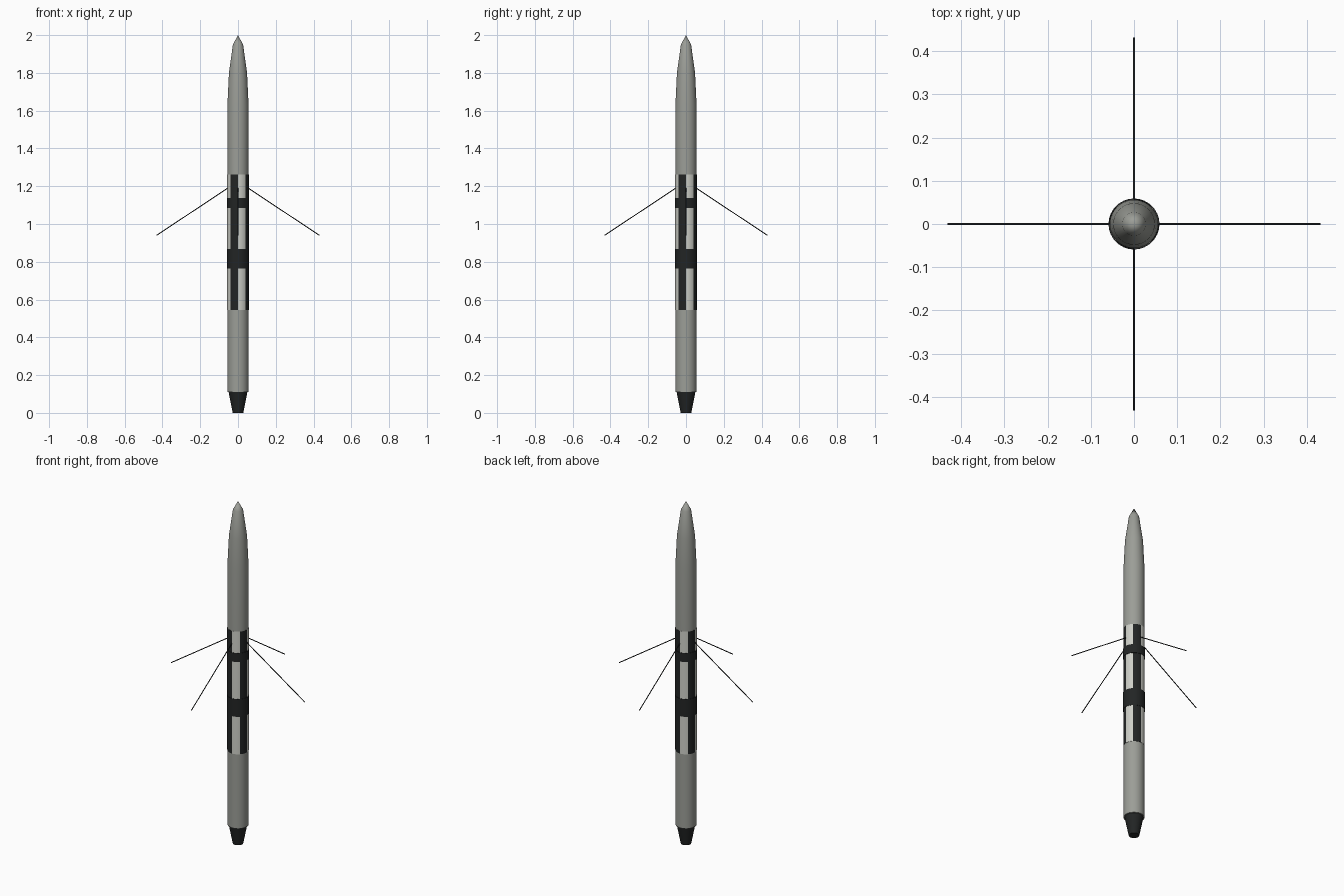
import bpy, bmesh, math
from mathutils import Vector

if "Cube" in bpy.data.objects:
    bpy.data.objects.remove(bpy.data.objects["Cube"], do_unlink=True)

SIDES = 32
R = 0.056


def material(name, r, g, b):
    m = bpy.data.materials.new(name)
    m.use_nodes = True
    m.diffuse_color = (r, g, b, 1)
    m.node_tree.nodes["Principled BSDF"].inputs["Base Color"].default_value = (r, g, b, 1)
    return m


GREY = material("hull grey", 0.33, 0.34, 0.31)
LIGHT = material("panel pale grey", 0.62, 0.63, 0.58)
DARK = material("panel black", 0.016, 0.018, 0.018)


def lathe(name, profile, mats, rule=None):
    """Spin a (radius, height) profile about z; rule picks a material from a face centre."""
    bm = bmesh.new()
    pts = [bm.verts.new((r, 0, z)) for r, z in profile]
    edges = [bm.edges.new(pair) for pair in zip(pts, pts[1:])]
    bmesh.ops.spin(bm, geom=pts + edges, cent=(0, 0, 0), axis=(0, 0, 1),
                   angle=math.tau, steps=SIDES)
    bmesh.ops.remove_doubles(bm, verts=bm.verts, dist=1e-5)
    bmesh.ops.recalc_face_normals(bm, faces=bm.faces)
    if rule:
        for f in bm.faces:
            f.material_index = rule(f.calc_center_median())
    mesh = bpy.data.meshes.new(name)
    bm.to_mesh(mesh)
    bm.free()
    for m in mats:
        mesh.materials.append(m)
    obj = bpy.data.objects.new(name, mesh)
    bpy.context.collection.objects.link(obj)
    bpy.ops.object.select_all(action='DESELECT')
    obj.select_set(True)
    bpy.context.view_layer.objects.active = obj
    bpy.ops.object.shade_smooth_by_angle(angle=math.radians(30))
    return obj


def chequer(c):
    """Alternate pale and black panels around the hull, eight in all."""
    return math.floor(math.atan2(c.y, c.x) / (math.pi / 4)) % 2


# Hull with pointed nose
lathe("lower_hull", [(0, 0.11), (R, 0.11), (R, 0.55), (0, 0.55)], [GREY])
lathe("upper_hull_and_nose", [(0, 1.26), (R, 1.26), (R, 1.63), (0.048, 1.8),
                              (0.027, 1.95), (0, 2.0)], [GREY])

# Striped middle section and the two black bands around it
lathe("striped_section", [(0, 0.545), (R + 0.001, 0.545), (R + 0.001, 1.262), (0, 1.262)],
      [LIGHT, DARK], chequer)
for name, low, high in (("lower_band", 0.765, 0.868), ("upper_band", 1.085, 1.137)):
    lathe(name, [(R, low), (R + 0.003, low), (R + 0.003, high), (R, high), (R, low)], [DARK])

# Tapered tail nozzle
lathe("tail_nozzle", [(0, 0), (0.028, 0), (0.05, 0.112), (0, 0.112)], [DARK])

# Four thin antennas sloping down and outward
for i, side in enumerate(("left", "back", "right", "front")):
    a = i * math.pi / 2
    out = Vector((math.cos(a), math.sin(a), 0))
    start = out * 0.045 + Vector((0, 0, 1.196))
    end = out * 0.431 + Vector((0, 0, 0.94))
    bpy.ops.mesh.primitive_cylinder_add(vertices=8, radius=0.0025, depth=(end - start).length,
                                        location=(start + end) / 2)
    rod = bpy.context.object
    rod.name = side + "_antenna"
    rod.rotation_euler = (end - start).to_track_quat('Z', 'Y').to_euler()
    rod.data.materials.append(DARK)
    bpy.ops.object.shade_smooth_by_angle(angle=math.radians(50))
